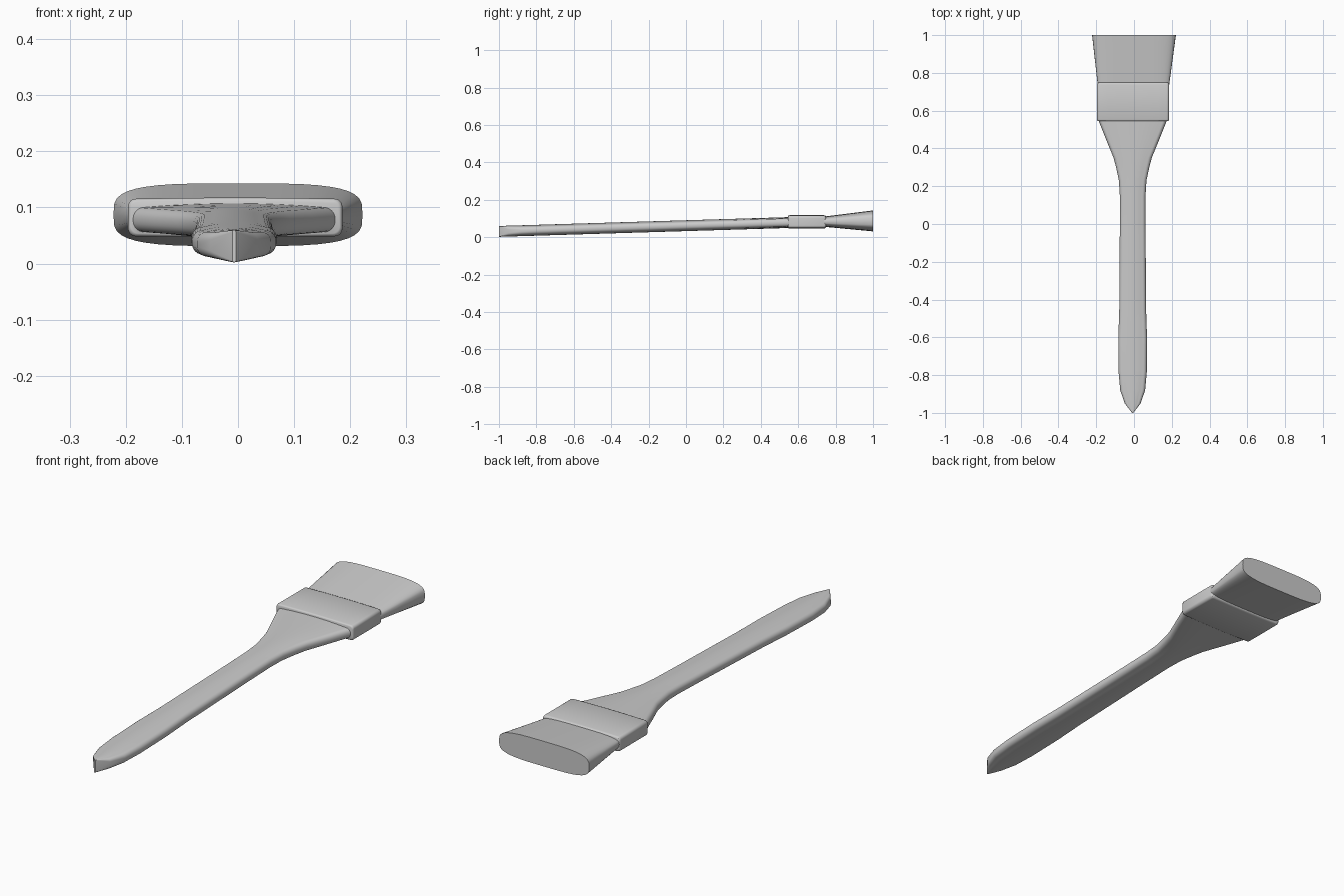
import bpy, bmesh, math

if "Cube" in bpy.data.objects:
    bpy.data.objects.remove(bpy.data.objects["Cube"])

mat = bpy.data.materials.new("plain_grey")
mat.diffuse_color = (0.6, 0.6, 0.6, 1)
mat.use_nodes = True
mat.node_tree.nodes["Principled BSDF"].inputs["Base Color"].default_value = mat.diffuse_color


def section(cx, y, cz, hw, hh, power, n=40):
    """Superellipse ring in the xz plane, rounder for low powers."""
    pts = []
    for i in range(n):
        a = 2 * math.pi * i / n
        c, s = math.cos(a), math.sin(a)
        pts.append((cx + hw * math.copysign(abs(c) ** (2 / power), c), y,
                    cz + hh * math.copysign(abs(s) ** (2 / power), s)))
    return pts


def rounded(cx, y, cz, hw, hh, r, crown=0.0, seg=6):
    """Rounded rectangle ring with slightly crowned top and bottom."""
    pts = []
    for q, (sx, sz) in enumerate([(1, 1), (-1, 1), (-1, -1), (1, -1)]):
        for k in range(seg + 1):
            a = math.pi / 2 * (q + k / seg)
            x = sx * (hw - r) + r * math.cos(a)
            z = sz * (hh - r - crown) + r * math.sin(a)
            pts.append((cx + x, y, cz + z))
        if q in (0, 2):
            for k in range(1, 8):
                t = 1 - 2 * k / 8
                pts.append((cx + sx * t * (hw - r), y,
                            cz + sz * (hh - crown * t * t)))
    return pts


def loft(name, rings, angle=40):
    bm = bmesh.new()
    loops = [[bm.verts.new(p) for p in ring] for ring in rings]
    n = len(loops[0])
    for a, b in zip(loops, loops[1:]):
        for i in range(n):
            j = (i + 1) % n
            bm.faces.new((a[i], a[j], b[j], b[i]))
    bm.faces.new(loops[0])
    bm.faces.new(loops[-1])
    bmesh.ops.recalc_face_normals(bm, faces=bm.faces)
    me = bpy.data.meshes.new(name)
    bm.to_mesh(me)
    bm.free()
    me.materials.append(mat)
    ob = bpy.data.objects.new(name, me)
    bpy.context.collection.objects.link(ob)
    bpy.context.view_layer.objects.active = ob
    ob.select_set(True)
    bpy.ops.object.shade_smooth_by_angle(angle=math.radians(angle))
    ob.select_set(False)
    return ob


# Handle: pointed vertical edge at the tip, long shaft, flared shoulder
# (y, half width, corner radius)
profile = [(-1, 0.003, 0.0025), (-0.95, 0.042, 0.014), (-0.88, 0.066, 0.018),
           (-0.78, 0.075, 0.02), (-0.6, 0.076, 0.02), (-0.45, 0.071, 0.02),
           (0, 0.068, 0.02), (0.15, 0.068, 0.02), (0.23, 0.073, 0.02),
           (0.30, 0.088, 0.02), (0.35, 0.101, 0.02), (0.45, 0.142, 0.02),
           (0.56, 0.186, 0.02)]
loft("handle", [rounded(-0.007, y, 0.031 + (y + 1) * 0.0305, hw, 0.029, r,
                        min(0.007, hw * 0.12)) for y, hw, r in profile])

# Ferrule: band with rounded rims
loft("ferrule", [rounded(-0.005, y, 0.082, 0.191 - d, 0.0355 - d, 0.014, 0.002)
                 for y, d in [(0.545, 0.005), (0.547, 0.002), (0.553, 0),
                              (0.738, 0), (0.745, 0.002), (0.748, 0.006)]])

# Bristles: flare outwards to a flat cut end
loft("bristles", [section(-0.003 + 0.003 * t, 0.735 + 0.265 * t, 0.083 + 0.004 * t,
                          0.189 + 0.033 * t, 0.027 + 0.029 * t, 3.6)
                  for t in (0, 0.05, 0.35, 0.7, 1)])
